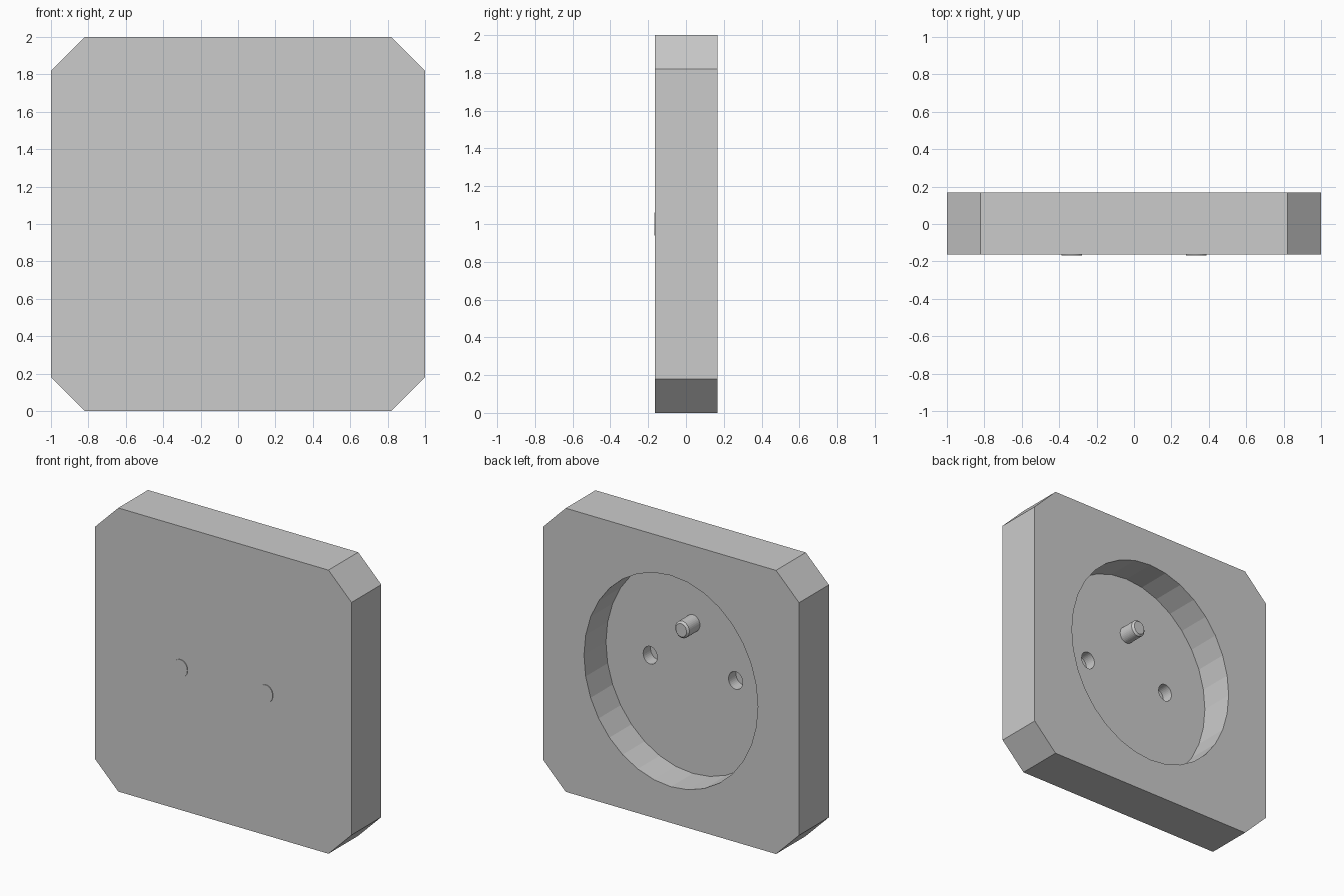
import bpy, bmesh, math

if "Cube" in bpy.data.objects:
    bpy.data.objects.remove(bpy.data.objects["Cube"])

FRONT, BACK, FLOOR = -0.163, 0.168, -0.077


def add_object(name, bm):
    bmesh.ops.recalc_face_normals(bm, faces=bm.faces)
    mesh = bpy.data.meshes.new(name)
    bm.to_mesh(mesh)
    bm.free()
    obj = bpy.data.objects.new(name, mesh)
    bpy.context.collection.objects.link(obj)
    return obj


def prism(name, outline, y0, y1, chamfer=0.0):
    """Extrude an x-z outline along y, optionally chamfering the far rim."""
    bm = bmesh.new()
    face = bm.faces.new([bm.verts.new((x, y0, z)) for x, z in outline])
    ext = bmesh.ops.extrude_face_region(bm, geom=[face])["geom"]
    for v in ext:
        if isinstance(v, bmesh.types.BMVert):
            v.co.y = y1
    if chamfer:
        rim = [e for e in bm.edges if all(abs(v.co.y - y1) < 1e-5 for v in e.verts)]
        bmesh.ops.bevel(bm, geom=rim, offset=chamfer, segments=1, affect='EDGES')
    return add_object(name, bm)


def oval(cx, cz, rx, rz, n):
    return [(cx + rx * math.cos(2 * math.pi * i / n),
             cz + rz * math.sin(2 * math.pi * i / n)) for i in range(n)]


def cut(target, cutter):
    mod = target.modifiers.new("cut", 'BOOLEAN')
    mod.operation = 'DIFFERENCE'
    mod.solver = 'EXACT'
    mod.object = cutter
    bpy.context.view_layer.objects.active = target
    bpy.ops.object.modifier_apply(modifier=mod.name)
    bpy.data.objects.remove(cutter)


# Square plate with clipped corners
c = 0.82
corners = [(-c, -1), (c, -1), (1, -c), (1, c), (c, 1), (-c, 1), (-1, c), (-1, -c)]
plate = prism("socket_plate", [(x, z + 1) for x, z in corners], FRONT, BACK)

# Round recess in the back
cut(plate, prism("recess_cutter", oval(0, 1, 0.678, 0.745, 32), FLOOR, BACK + 0.1))

# Two contact holes, whose ends show as thin discs on the front
for side, x in (("left", -0.333), ("right", 0.333)):
    ring = oval(x, 1, 0.055, 0.062, 32)
    cut(plate, prism("hole_cutter", ring, FRONT + 0.003, FLOOR + 0.1))
    prism("hole_end_" + side, ring, -0.168, FRONT + 0.002)

# Earth pin
prism("earth_pin", oval(0, 1.315, 0.055, 0.06, 32), FLOOR - 0.01, 0.054, 0.013)
